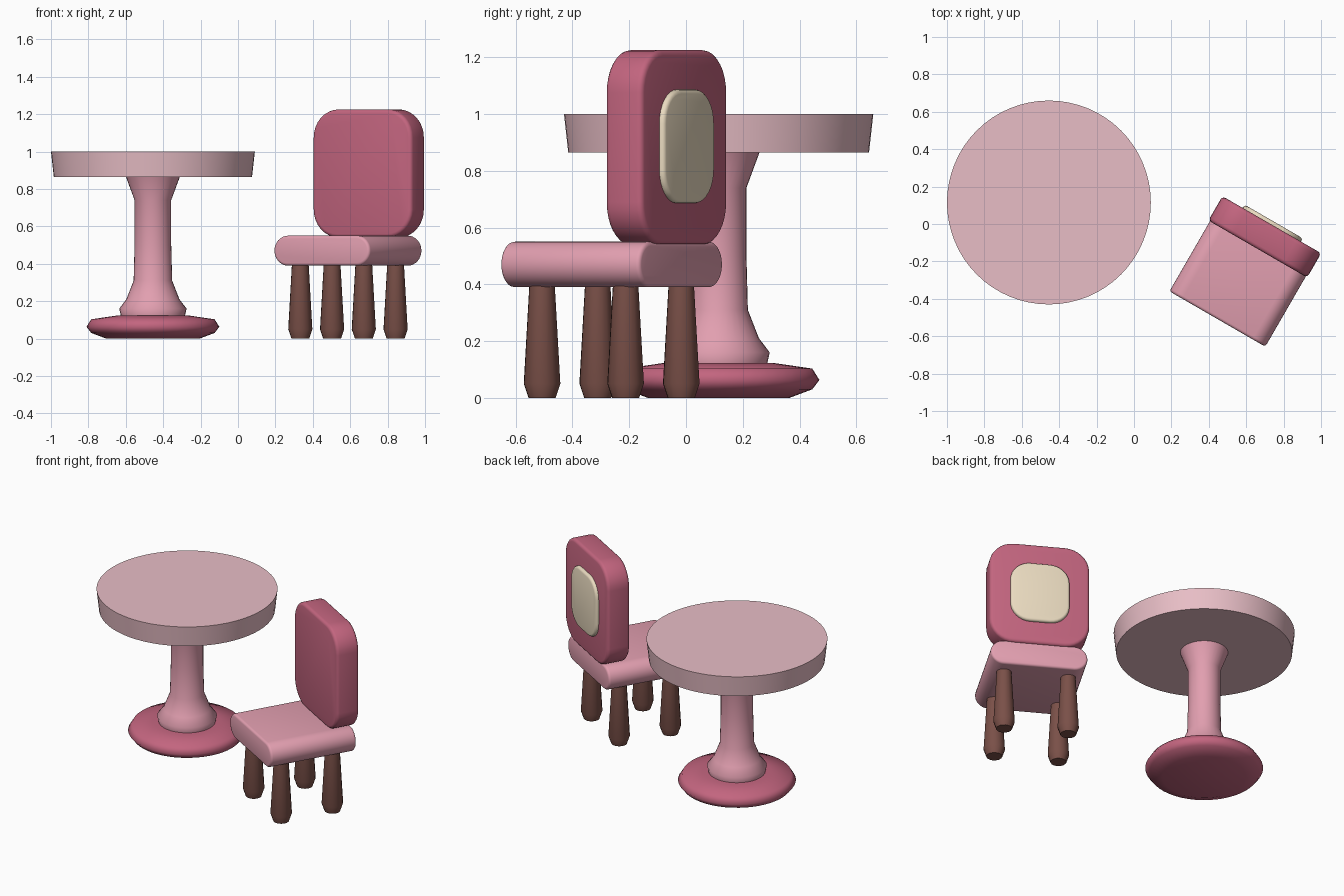
import bpy, bmesh, math
from mathutils import Matrix, Vector

if "Cube" in bpy.data.objects:
    bpy.data.objects.remove(bpy.data.objects["Cube"])


def material(name, hexcode):
    rgb = [int(hexcode[i:i + 2], 16) / 255 for i in (0, 2, 4)]
    m = bpy.data.materials.new(name)
    m.diffuse_color = [((c + 0.055) / 1.055) ** 2.4 for c in rgb] + [1]
    m.use_nodes = True
    m.node_tree.nodes["Principled BSDF"].inputs["Base Color"].default_value = m.diffuse_color
    return m


PALE = material("pale_pink", "E8BEC6")
PINK = material("pink", "E29FB0")
ROSE = material("rose", "C3657F")
BROWN = material("brown", "7A5048")
CREAM = material("cream", "EADBC0")


def finish(name, bm, mat, matrix, angle=40):
    bmesh.ops.recalc_face_normals(bm, faces=bm.faces)
    mesh = bpy.data.meshes.new(name)
    bm.to_mesh(mesh)
    bm.free()
    ob = bpy.data.objects.new(name, mesh)
    bpy.context.collection.objects.link(ob)
    ob.matrix_world = matrix
    mesh.materials.append(mat)
    bpy.ops.object.select_all(action='DESELECT')
    ob.select_set(True)
    bpy.context.view_layer.objects.active = ob
    bpy.ops.object.shade_smooth_by_angle(angle=math.radians(angle))
    return ob


def lathe(name, profile, sides, mat, matrix, angle=40):
    """Closed turned solid from (radius, z) points."""
    bm = bmesh.new()
    rings = [[bm.verts.new((r * math.cos(2 * math.pi * i / sides),
                            r * math.sin(2 * math.pi * i / sides), z))
              for i in range(sides)] for r, z in profile]
    for a, b in zip(rings, rings[1:]):
        for i in range(sides):
            j = (i + 1) % sides
            bm.faces.new((a[i], a[j], b[j], b[i]))
    bm.faces.new(rings[0][::-1])
    bm.faces.new(rings[-1])
    return finish(name, bm, mat, matrix, angle)


def rounded_slab(name, width, height, radius, y0, y1, zc, bevel, mat, matrix):
    """Rounded rectangle in local XZ, extruded along Y, with softened rims."""
    def outline(inset):
        r = radius - inset
        for cx, cz, start in ((1, 1, 0), (-1, 1, 90), (-1, -1, 180), (1, -1, 270)):
            for k in range(9):
                a = math.radians(start + k * 90 / 8)
                yield (cx * (width / 2 - radius) + r * math.cos(a),
                       zc + cz * (height / 2 - radius) + r * math.sin(a))
    bm = bmesh.new()
    arc = [math.radians(k * 30) for k in range(4)]
    steps = [(bevel * (1 - math.sin(a)), y0 + bevel * (1 - math.cos(a))) for a in arc]
    steps += [(bevel * (1 - math.cos(a)), y1 - bevel * (1 - math.sin(a))) for a in arc]
    rings = [[bm.verts.new((x, y, z)) for x, z in outline(i)] for i, y in steps]
    n = len(rings[0])
    for a, b in zip(rings, rings[1:]):
        for i in range(n):
            j = (i + 1) % n
            bm.faces.new((a[i], a[j], b[j], b[i]))
    bm.faces.new(rings[0])
    bm.faces.new(rings[-1])
    bmesh.ops.remove_doubles(bm, verts=bm.verts, dist=1e-5)
    return finish(name, bm, mat, matrix)


# Pedestal table
table = Matrix.Translation((-0.455, 0.115, 0))
lathe("table_top", [(0.53, 0.865), (0.545, 1.0)], 64, PALE, table)
lathe("table_pedestal", [(0.17, 0.115), (0.18, 0.16), (0.142, 0.21), (0.103, 0.31),
                         (0.098, 0.5), (0.098, 0.74), (0.145, 0.867)], 32, PINK, table, 60)
lathe("table_base", [(0.25, 0), (0.33, 0.03), (0.355, 0.063), (0.33, 0.103),
                     (0.2, 0.122)], 48, ROSE, table, 80)

# Chair, turned 30 degrees; local origin is the seat centre on the floor
turn = Matrix.Rotation(math.radians(-30), 4, 'Z')
chair = turn @ Matrix.Translation((0.64, 0.067, 0))
rounded_slab("seat", 0.592, 0.16, 0.08, -0.284, 0.284, 0.47, 0.015, PINK, chair)
rounded_slab("backrest", 0.61, 0.685, 0.15, 0.148, 0.298, 0.8825, 0.02, ROSE, chair)
rounded_slab("back_cushion", 0.36, 0.4, 0.12, 0.28, 0.318, 0.886, 0.015, CREAM, chair)

# Turned legs
for sx, side in ((-1, "left"), (1, "right")):
    for sy, end in ((-1, "front"), (1, "back")):
        lathe(f"{end}_{side}_leg", [(0.048, 0), (0.065, 0.05), (0.045, 0.4)], 16, BROWN,
              chair @ Matrix.Translation((sx * 0.196, sy * 0.17, 0)))
